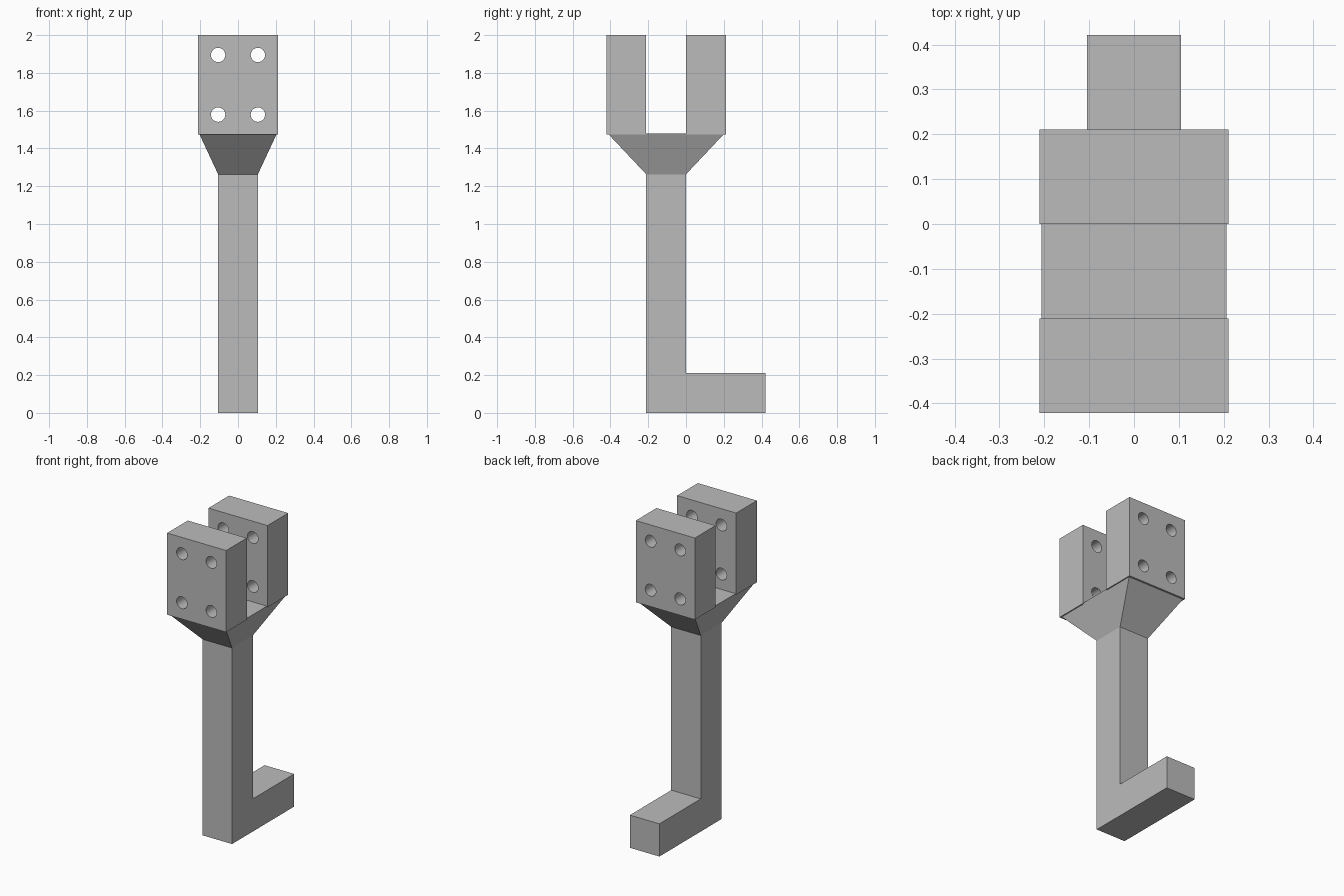
import bpy, bmesh
from math import cos, sin, pi
from mathutils import Vector

old = bpy.data.objects.get("Cube")
if old:
    bpy.data.objects.remove(old, do_unlink=True)

U = 2 / 9.5  # bar thickness, the unit of the whole part
NECK, HEAD = 6 * U, 7 * U

grey = bpy.data.materials.new("plain grey")
grey.use_nodes = True
grey.diffuse_color = (0.5, 0.5, 0.5, 1)
grey.node_tree.nodes["Principled BSDF"].inputs["Base Color"].default_value = grey.diffuse_color


def finish(name, bm):
    bmesh.ops.recalc_face_normals(bm, faces=bm.faces)
    mesh = bpy.data.meshes.new(name)
    bm.to_mesh(mesh)
    bm.free()
    mesh.materials.append(grey)
    obj = bpy.data.objects.new(name, mesh)
    bpy.context.collection.objects.link(obj)
    return obj


# L-shaped bar: upright shank with a foot pointing back
bm = bmesh.new()
profile = [(-U, 0), (2 * U, 0), (2 * U, U), (0, U), (0, NECK), (-U, NECK)]
side = bm.faces.new([bm.verts.new((-U / 2, y, z)) for y, z in profile])
grown = bmesh.ops.extrude_face_region(bm, geom=[side])["geom"]
bmesh.ops.translate(bm, vec=(U, 0, 0), verts=[v for v in grown if isinstance(v, bmesh.types.BMVert)])
finish("shank_and_foot", bm)

# Flared neck: a cube whose top is widened
bm = bmesh.new()
bmesh.ops.create_cube(bm, size=1)
for v in bm.verts:
    top = v.co.z > 0
    wide, deep = (1.96 * U, 2.94 * U) if top else (U, U)
    v.co = Vector((v.co.x * wide, v.co.y * deep - U / 2, HEAD + 0.006 if top else NECK))
finish("flared_neck", bm)


# Fork plates, each with four through holes
def add_loop(curve, points):
    spline = curve.splines.new("POLY")
    spline.points.add(len(points) - 1)
    for p, (x, z) in zip(spline.points, points):
        p.co = (x, z, 0, 1)
    spline.use_cyclic_u = True


def fork_plate(name, y):
    curve = bpy.data.curves.new(name, "CURVE")
    curve.dimensions = "2D"
    curve.fill_mode = "BOTH"
    curve.extrude = U / 2
    add_loop(curve, [(-U, HEAD), (U, HEAD), (U, 2), (-U, 2)])
    for x in (-U / 2, U / 2):
        for z in (7.5 * U, 9 * U):
            add_loop(curve, [(x + 0.038 * cos(i * pi / 16), z + 0.038 * sin(i * pi / 16))
                             for i in range(32)])
    shape = bpy.data.objects.new(name + "_outline", curve)
    bpy.context.collection.objects.link(shape)
    bpy.context.view_layer.update()
    bm = bmesh.new()
    bm.from_mesh(shape.to_mesh())
    shape.to_mesh_clear()
    bpy.data.objects.remove(shape, do_unlink=True)
    bmesh.ops.remove_doubles(bm, verts=bm.verts, dist=0.0001)
    for v in bm.verts:
        v.co = Vector((v.co.x, y - v.co.z, v.co.y))
    obj = finish(name, bm)
    bpy.ops.object.select_all(action="DESELECT")
    obj.select_set(True)
    bpy.context.view_layer.objects.active = obj
    bpy.ops.object.shade_smooth_by_angle()


fork_plate("front_fork_plate", -1.5 * U)
fork_plate("back_fork_plate", 0.5 * U)
